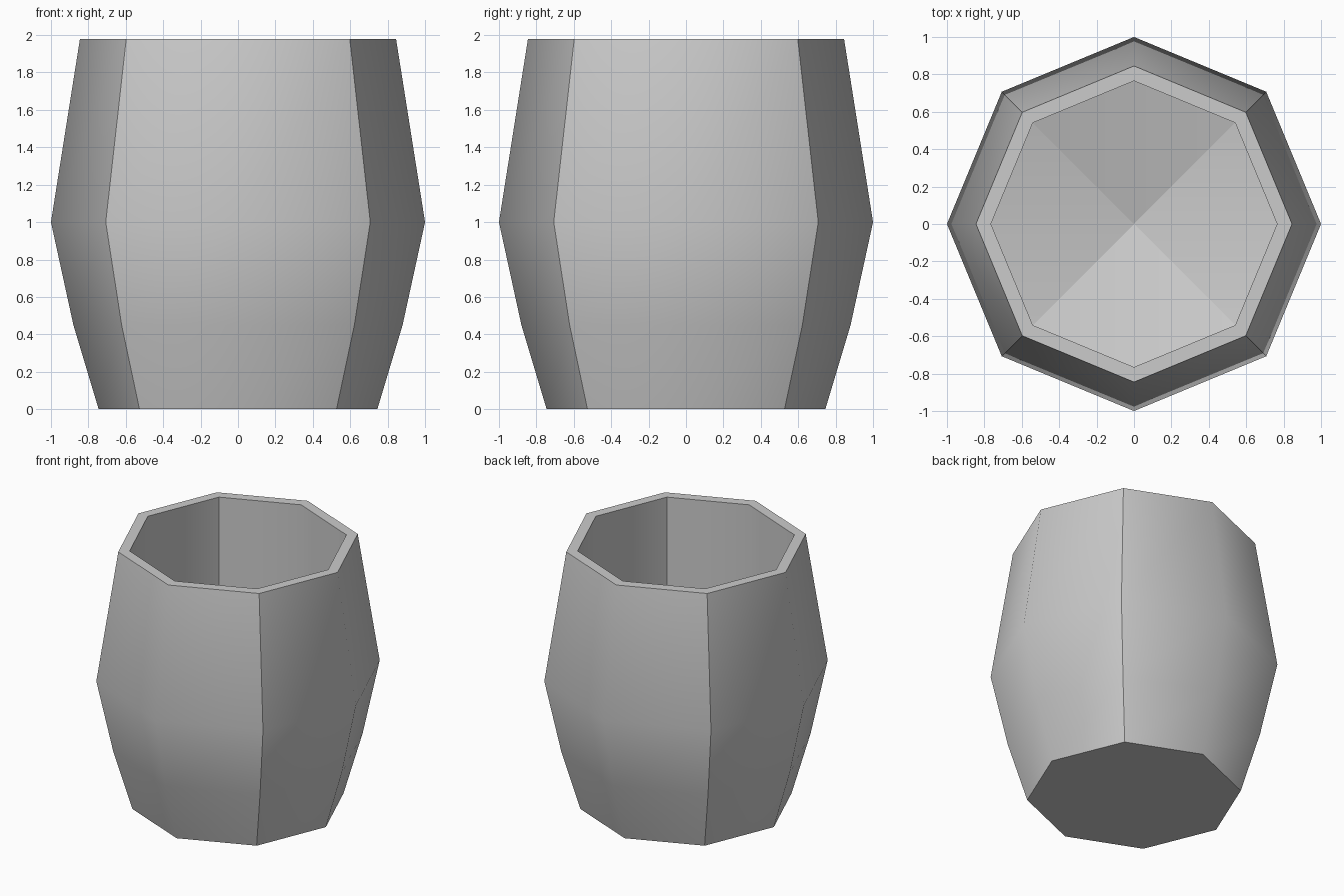
import bpy
import bmesh
import math

cube = bpy.data.objects.get("Cube")
if cube:
    bpy.data.objects.remove(cube, do_unlink=True)

SIDES = 8

# Profile from the base, up the outside, over the rim and down the inside:
# radius, height, whether the ring is a hard edge
PROFILE = [
    (0.745, 0.0, True),
    (0.88, 0.45, False),
    (1.0, 1.0, False),
    (0.845, 1.98, True),
    (0.765, 1.98, True),
    (0.765, 0.4, True),
]
FLOOR_CENTRE = 0.2


def make_material(name, colour):
    mat = bpy.data.materials.new(name)
    mat.use_nodes = True
    mat.diffuse_color = colour
    mat.node_tree.nodes["Principled BSDF"].inputs["Base Color"].default_value = colour
    return mat


def set_hard(bm, a, b):
    bm.edges.get((a, b)).smooth = False


bm = bmesh.new()
rings = []
for radius, height, hard in PROFILE:
    ring = []
    for i in range(SIDES):
        angle = math.tau * i / SIDES
        ring.append(bm.verts.new((radius * math.cos(angle), radius * math.sin(angle), height)))
    rings.append(ring)

# Walls and rim
for low, high in zip(rings, rings[1:]):
    for i in range(SIDES):
        j = (i + 1) % SIDES
        bm.faces.new((low[i], low[j], high[j], high[i]))

# Flat base and shallow sunken floor
bm.faces.new(list(reversed(rings[0])))
centre = bm.verts.new((0, 0, FLOOR_CENTRE))
inner = rings[-1]
for i in range(SIDES):
    bm.faces.new((inner[i], inner[(i + 1) % SIDES], centre))

# Hard edges: chosen rings and the four diagonal corners
for (_, _, hard), ring in zip(PROFILE, rings):
    if hard:
        for i in range(SIDES):
            set_hard(bm, ring[i], ring[(i + 1) % SIDES])
for i in range(1, SIDES, 2):
    for low, high in zip(rings, rings[1:]):
        set_hard(bm, low[i], high[i])
    set_hard(bm, inner[i], centre)

for face in bm.faces:
    face.smooth = True
bmesh.ops.recalc_face_normals(bm, faces=bm.faces)

mesh = bpy.data.meshes.new("barrel_pot")
bm.to_mesh(mesh)
bm.free()
mesh.materials.append(make_material("light grey", (0.6, 0.6, 0.6, 1.0)))
pot = bpy.data.objects.new("barrel_pot", mesh)
bpy.context.collection.objects.link(pot)
